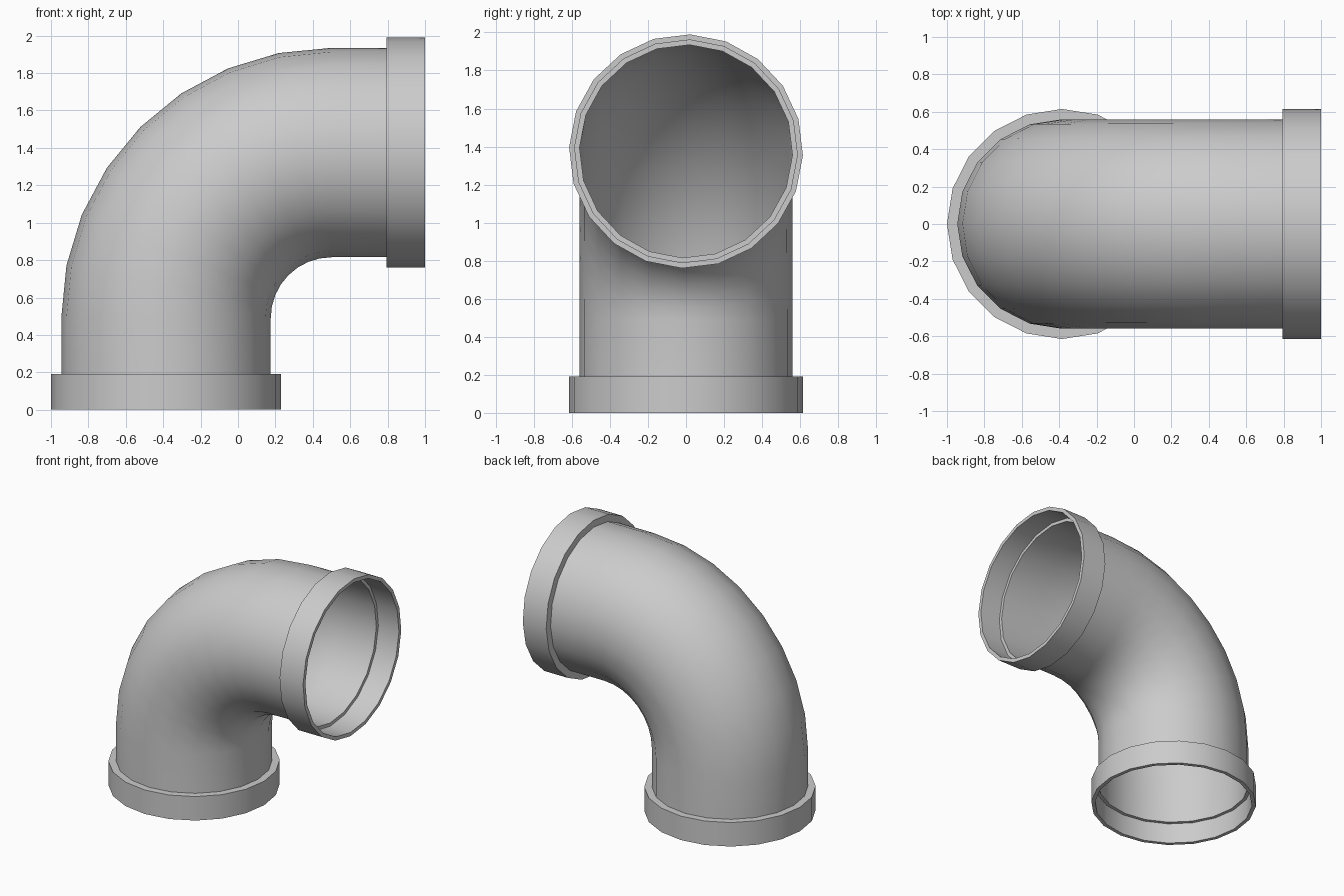
import bpy, bmesh
from math import sin, cos, pi, radians

if "Cube" in bpy.data.objects:
    bpy.data.objects.remove(bpy.data.objects["Cube"])

SIDES = 20
PIPE_R, COLLAR_R, LIP_R = 0.56, 0.615, 0.586
LEG_X, ARM_Z, BEND = -0.385, 1.375, 0.885
BEND_X, BEND_Z = LEG_X + BEND, ARM_Z - BEND   # centre of the bend
TWIST = radians(2)                            # slight roll by the side opening


def ring(x, z, t, r):
    """Ring of points about (x, z), turned by t around the bend."""
    roll = TWIST * t / (pi / 2)
    pts = []
    for i in range(SIDES):
        a = 2 * pi * i / SIDES + roll
        out = r * cos(a)
        pts.append((x - out * cos(t), r * sin(a), z + out * sin(t)))
    return pts


def loft(name, rings, closed=False):
    bm = bmesh.new()
    loops = [[bm.verts.new(p) for p in r] for r in rings]
    pairs = list(zip(loops, loops[1:]))
    if closed:
        pairs.append((loops[-1], loops[0]))
    for a, b in pairs:
        for i in range(SIDES):
            j = (i + 1) % SIDES
            bm.faces.new((a[i], b[i], b[j], a[j]))
    bmesh.ops.recalc_face_normals(bm, faces=bm.faces)
    me = bpy.data.meshes.new(name)
    bm.to_mesh(me)
    bm.free()
    ob = bpy.data.objects.new(name, me)
    bpy.context.collection.objects.link(ob)
    bpy.ops.object.select_all(action='DESELECT')
    ob.select_set(True)
    bpy.context.view_layer.objects.active = ob
    bpy.ops.object.shade_smooth_by_angle(angle=radians(30))
    return ob


def collar_profile(depth):
    """(distance from open end, radius) around the socket section."""
    step = depth - 0.025
    return [(depth, PIPE_R), (depth, COLLAR_R), (0, COLLAR_R),
            (0, LIP_R), (step, LIP_R), (step, PIPE_R)]


# Thin-walled pipe: straight leg, eight-segment bend, straight arm
path = [(LEG_X, 0.165, 0)]
for k in range(9):
    t = pi / 2 * k / 8
    path.append((BEND_X - BEND * cos(t), BEND_Z + BEND * sin(t), t))
path.append((0.82, ARM_Z, pi / 2))
loft("elbow_pipe", [ring(x, z, t, PIPE_R) for x, z, t in path])

# Stepped socket collars at both openings
loft("bottom_collar",
     [ring(LEG_X, d, 0, r) for d, r in collar_profile(0.19)], True)
loft("side_collar",
     [ring(1.0 - d, ARM_Z, pi / 2, r) for d, r in collar_profile(0.205)], True)
